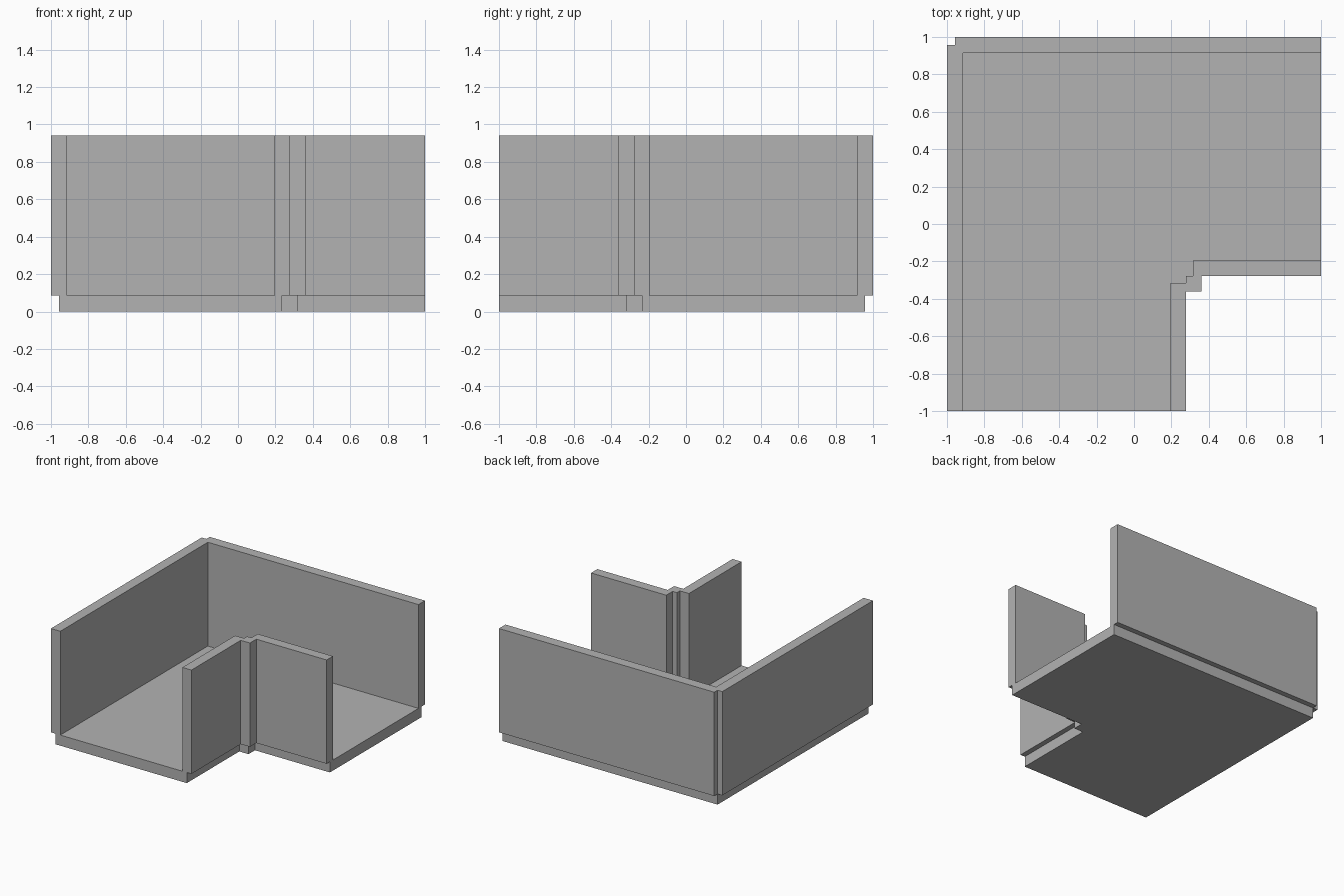
import bpy
import bmesh

cube = bpy.data.objects.get("Cube")
if cube:
    bpy.data.objects.remove(cube, do_unlink=True)

# Single plain grey
grey = bpy.data.materials.new("plain grey")
grey.use_nodes = True
colour = (0.45, 0.45, 0.45, 1.0)
grey.diffuse_color = colour
grey.node_tree.nodes["Principled BSDF"].inputs["Base Color"].default_value = colour

FLOOR_TOP, WALL_TOP = 0.087, 0.94


def extrude_plan(name, plan, z0, z1):
    """Raise a counter-clockwise plan outline from z0 to z1."""
    bm = bmesh.new()
    base = bm.faces.new([bm.verts.new((x, y, z0)) for x, y in plan])
    result = bmesh.ops.extrude_face_region(bm, geom=[base], use_keep_orig=True)
    top = [g for g in result["geom"] if isinstance(g, bmesh.types.BMVert)]
    bmesh.ops.translate(bm, verts=top, vec=(0, 0, z1 - z0))
    bmesh.ops.recalc_face_normals(bm, faces=bm.faces)
    mesh = bpy.data.meshes.new(name)
    bm.to_mesh(mesh)
    bm.free()
    mesh.materials.append(grey)
    obj = bpy.data.objects.new(name, mesh)
    bpy.context.collection.objects.link(obj)
    return obj


def mirrored(half):
    """Complete an outline half across the diagonal y = -x."""
    return half + [(-y, -x) for x, y in reversed(half)]


# L-shaped floor with a small step at the inside corner
extrude_plan("floor", [
    (-0.957, -1), (0.235, -1), (0.235, -0.319), (0.319, -0.319),
    (0.319, -0.235), (1, -0.235), (1, 0.957), (-0.957, 0.957)], 0, FLOOR_TOP)

# Long walls, overhanging the floor, with a notch at the outer corner
extrude_plan("outer_wall", [
    (-0.915, 0.915)] + [(1, 0.915), (1, 1), (-0.957, 1), (-0.957, 0.957),
    (-1, 0.957), (-1, -1), (-0.915, -1)], FLOOR_TOP, WALL_TOP)

# Short walls joined by a corner post
outside = mirrored([(0.277, -1), (0.277, -0.36), (0.36, -0.36)][:2])
inside = mirrored([(0.195, -1), (0.195, -0.316), (0.277, -0.316)])
outside.insert(2, (0.36, -0.36))
inside.insert(3, (0.277, -0.277))
extrude_plan("inner_wall", outside + inside[::-1], FLOOR_TOP, WALL_TOP)
